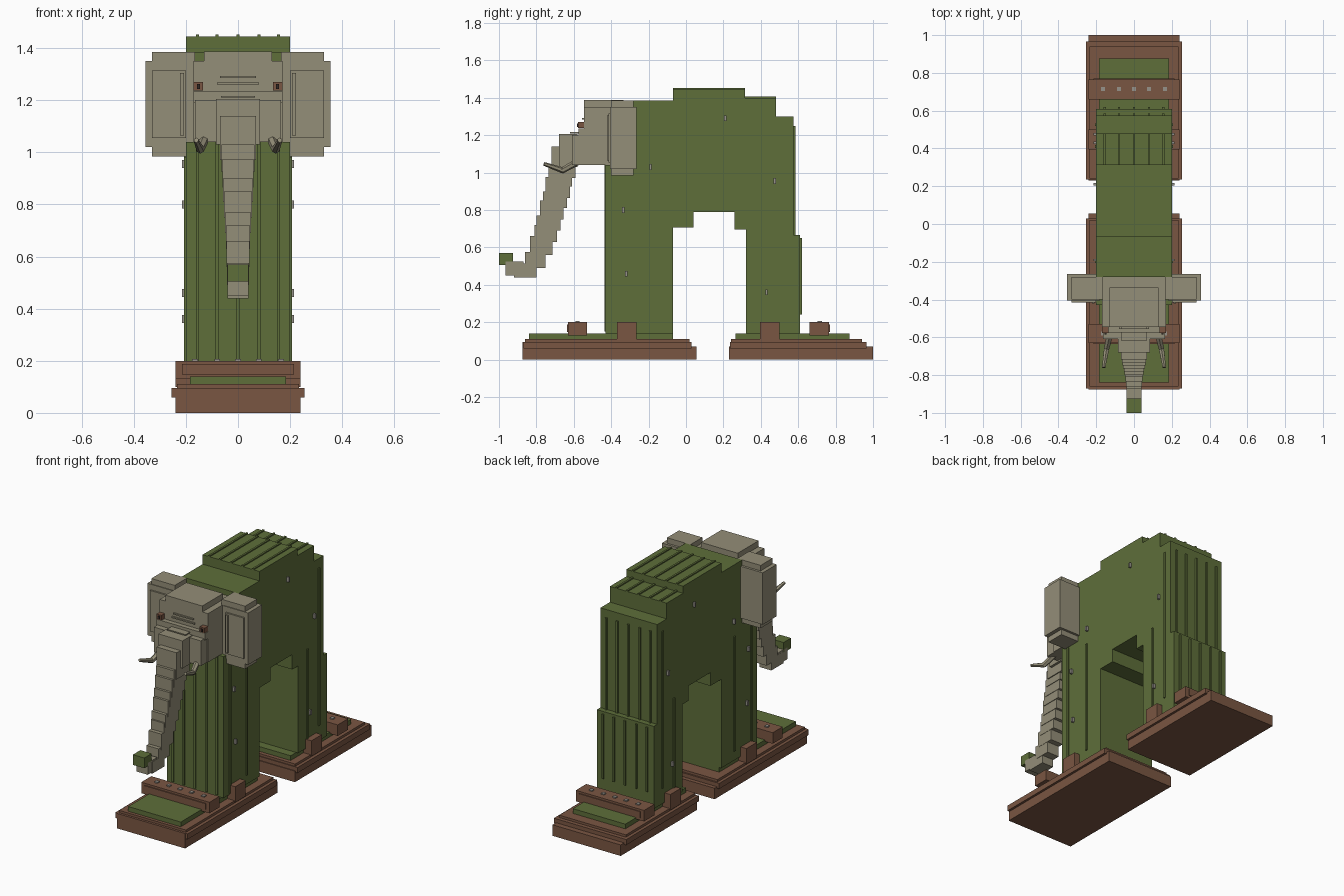
import bpy, bmesh
from mathutils import Vector


def lin(c):
    c /= 255
    return c / 12.92 if c <= 0.04045 else ((c + 0.055) / 1.055) ** 2.4


def material(name, r, g, b):
    m = bpy.data.materials.new(name)
    m.diffuse_color = (lin(r), lin(g), lin(b), 1)
    return m


GREEN = material("moss green", 94, 110, 58)
GREY = material("warm grey", 148, 142, 120)
BROWN = material("wood brown", 122, 86, 66)
PEG = material("peg grey", 150, 146, 138)
DARK = material("dark pupil", 50, 40, 36)


def finish(bm, name, mat):
    bmesh.ops.recalc_face_normals(bm, faces=bm.faces)
    me = bpy.data.meshes.new(name)
    bm.to_mesh(me)
    bm.free()
    me.materials.append(mat)
    ob = bpy.data.objects.new(name, me)
    bpy.context.collection.objects.link(ob)
    return ob


def boxes(name, mat, items, mirror=False):
    """Each item is x0, x1, y0, y1, z0, z1; mirror also adds the -x copy."""
    if mirror:
        items = items + [(-b, -a, *r) for a, b, *r in items]
    bm = bmesh.new()
    for x0, x1, y0, y1, z0, z1 in items:
        vs = bmesh.ops.create_cube(bm, size=1)["verts"]
        for v in vs:
            v.co = ((x0 + x1) / 2 + v.co.x * (x1 - x0),
                    (y0 + y1) / 2 + v.co.y * (y1 - y0),
                    (z0 + z1) / 2 + v.co.z * (z1 - z0))
    return finish(bm, name, mat)


# Body and legs: one stepped side profile extruded across x
profile = [(-.43, .14), (-.07, .14), (-.07, .705), (.04, .705), (.04, .79), (.26, .79),
           (.26, .695), (.32, .695), (.32, .14), (.61, .14), (.61, .665), (.575, .665),
           (.575, 1.30), (.48, 1.30), (.48, 1.40), (.315, 1.40), (.315, 1.445),
           (-.07, 1.445), (-.07, 1.385), (-.28, 1.385), (-.28, 1.04), (-.43, 1.04)]
bm = bmesh.new()
face = bm.faces.new([bm.verts.new((-.2, y, z)) for y, z in profile])
ext = bmesh.ops.extrude_face_region(bm, geom=[face])["geom"]
for v in ext:
    if isinstance(v, bmesh.types.BMVert):
        v.co.x = .2
finish(bm, "body", GREEN)

# Raised ribs on the back, rump, hind leg and chest
RIBS = (-.155, -.08, 0, .08, .155)
runs = [(-.07, .315, 1.44, 1.452), (.315, .48, 1.395, 1.408), (.57, .585, .665, 1.25),
        (.605, .62, .24, .65), (-.437, -.425, .15, 1.04)]
boxes("body_ribs", GREEN, [(x - .006, x + .006, *r) for x in RIBS for r in runs])

# Side seams
boxes("side_seams", GREEN, [(.19, .207, y - .007, y + .007, a, b) for y, a, b in
                            ((-.2, .2, .93), (-.37, .15, .98), (.41, .2, .77), (.525, .24, 1.24))], True)

# Pegs on the flanks
boxes("side_pegs", PEG, [(.19, .215, y - .006, y + .006, z - .015, z + .015) for y, z in
                         ((-.335, .8), (-.32, .46), (-.19, 1.03), (.21, 1.29),
                          (.475, .955), (.43, .36))], True)

# Layered sleds under each pair of legs
boxes("front_sled", BROWN, [(-.24, .24, -.875, .055, 0, .07), (-.24, .24, -.875, .03, .06, .095),
                            (-.255, .255, -.87, .03, .06, .095), (-.235, .235, -.86, .02, .09, .11)])
boxes("rear_sled", BROWN, [(-.24, .24, .23, 1, 0, .07), (-.255, .255, .235, .965, .06, .095),
                           (-.235, .235, .24, .94, .09, .11)])
boxes("sled_pads", GREEN, [(-.185, .185, -.84, -.07, .105, .14), (-.185, .185, .265, .875, .105, .14)])

# Cross bars with rivets, and side clamps
boxes("cross_bars", BROWN, [(-.24, .24, -.63, -.53, .13, .2), (-.24, .24, .66, .765, .13, .2),
                            (-.215, .215, -.636, -.62, .147, .187),
                            (-.215, .215, .76, .77, .147, .187)])
boxes("clamps", BROWN, [(.18, .24, -.37, -.265, .1, .2), (.18, .24, .395, .5, .1, .2)], True)
boxes("bar_rivets", PEG, [(x - .011, x + .011, y - .011, y + .011, .195, .207)
                          for x in (-.165, -.08, 0, .08, .165) for y in (-.58, .715)])

# Head
boxes("head", GREY, [(-.17, .17, -.545, -.27, 1.04, 1.35), (-.165, .165, -.61, -.5, 1.04, 1.20),
                     (-.17, .17, -.575, -.5, 1.19, 1.235), (-.13, .13, -.545, -.335, 1.34, 1.388)])
boxes("brow_wrinkles", GREY, [(-.07, .07, -.555, -.54, 1.285, 1.293),
                              (-.08, .08, -.555, -.54, 1.26, 1.268),
                              (-.065, .065, -.62, -.57, 1.21, 1.217)])
boxes("eyes", BROWN, [(.135, .17, -.578, -.54, 1.238, 1.27)], True)
boxes("pupils", DARK, [(.145, .157, -.584, -.57, 1.244, 1.262)], True)

# Ears
boxes("ears", GREY, [(.165, .33, -.40, -.28, .985, 1.385), (.18, .355, -.405, -.265, 1.02, 1.35),
                     (.2, .33, -.415, -.39, 1.055, 1.315), (.208, .222, -.422, -.4, 1.065, 1.305)], True)

# Trunk: stepped blocks (half width, y0, y1, z0, z1)
trunk = [(.085, -.68, -.58, 1.03, 1.205), (.07, -.718, -.59, .97, 1.14), (.064, -.735, -.61, .925, 1.03),
         (.06, -.75, -.62, .865, .975), (.057, -.765, -.635, .81, .9), (.053, -.78, -.655, .75, .85),
         (.05, -.80, -.67, .69, .77), (.047, -.81, -.69, .63, .72), (.045, -.835, -.715, .56, .66),
         (.043, -.86, -.75, .49, .575), (.041, -.92, -.80, .44, .515), (.04, -.965, -.87, .45, .525)]
boxes("trunk", GREY, [(-w, w, *r) for w, *r in trunk])
boxes("trunk_tip_leaf", GREEN, [(-.04, .04, -1, -.925, .505, .57)])

# Tusks: bent, tapering hexagonal rods
bm = bmesh.new()
for s in (-1, 1):
    pts = [Vector(p) for p in ((.125 * s, -.575, 1.06), (.145 * s, -.66, 1.012), (.16 * s, -.755, 1.045))]
    for a, b, r0, r1 in ((pts[0], pts[1], .019, .016), (pts[1], pts[2], .016, .01)):
        d = b - a
        vs = bmesh.ops.create_cone(bm, cap_ends=True, segments=6, radius1=r0, radius2=r1,
                                   depth=d.length + .01)["verts"]
        rot = d.to_track_quat('Z', 'Y')
        for v in vs:
            v.co = rot @ v.co + (a + b) / 2
finish(bm, "tusks", GREY)
